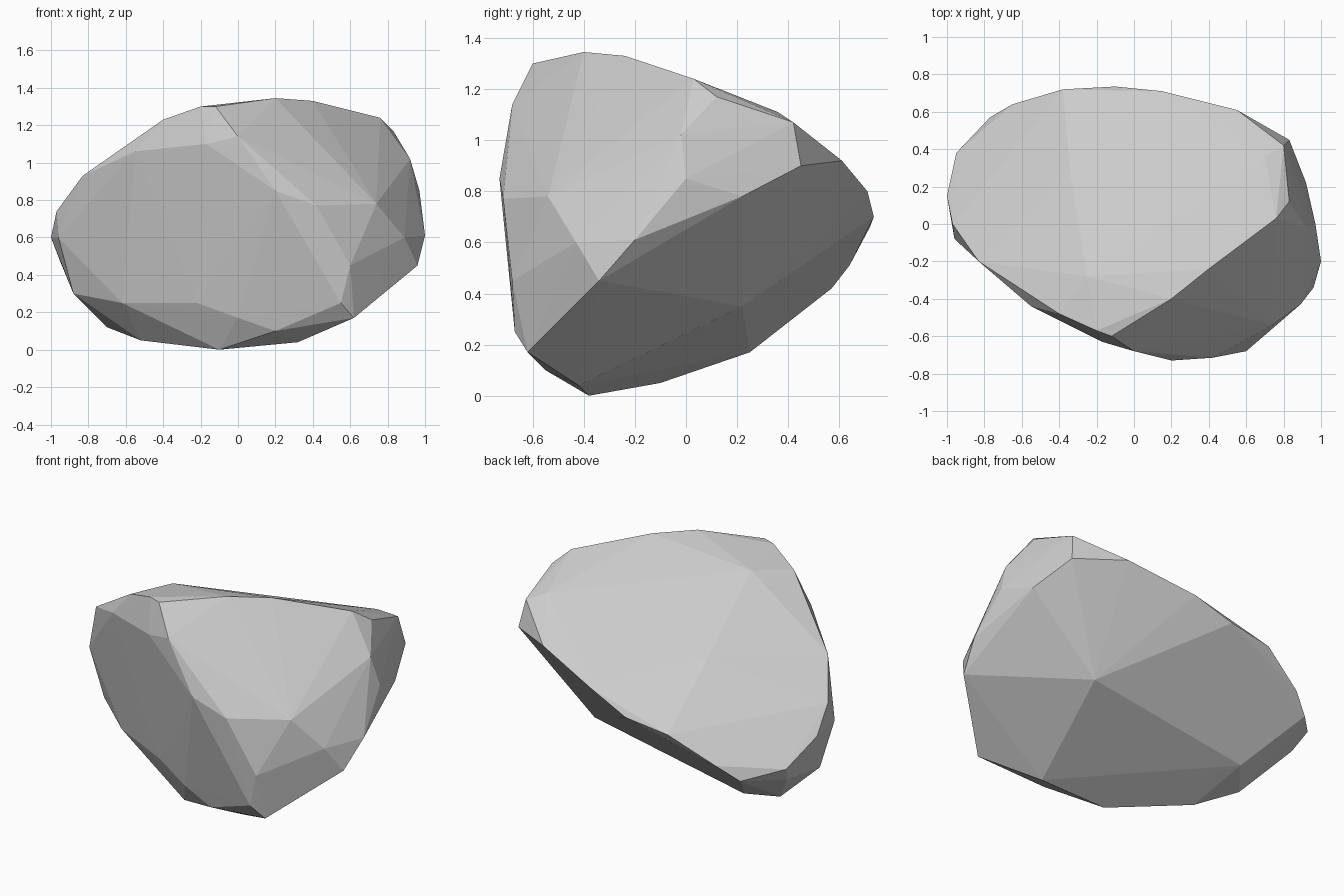
import bpy, bmesh

# Corners of the boulder, grouped by the large facet they border
top_facet = [(-.2, -.57, 1.3), (.2, -.4, 1.345), (.4, -.24, 1.33), (.76, .03, 1.24), (.7, .36, 1.11),
             (.8, .42, 1.07), (-.4, -.48, 1.23), (-.83, -.2, .93), (-.97, 0, .74),
             (-.25, -.28, 1.26), (-.34, .27, .95)]
back_rim = [(.55, .61, .92), (.15, .71, .8), (-.1, .735, .7), (-.38, .72, .66),
            (-.65, .64, .51), (-.77, .57, .42), (-.95, .38, .47), (-1, .15, .6)]
right_rim = [(.83, .45, .9), (.92, .22, .78), (.97, 0, .85), (1, -.2, .61),
             (.96, -.34, .45), (.83, .12, 1.17), (.92, -.02, 1.02)]
front_right = [(.2, -.73, .85), (.42, -.715, .77), (.6, -.68, .45), (.89, -.43, .6), (.74, -.54, .78),
               (0, -.68, 1.14), (-.12, -.6, 1.3), (.55, -.67, .25), (.62, -.62, .17)]
front_left = [(-.17, -.63, 1.1), (-.55, -.44, 1.06), (-.62, -.25, .25),
              (-.22, -.45, .25), (0, -.52, .17), (-.96, -.08, .6), (-.88, -.05, .3)]
underside = [(.47, .22, .35), (.32, -.42, .04), (-.1, -.38, 0), (.2, -.55, .1),
             (-.52, -.1, .05), (-.7, .08, .12), (-.57, .25, .17), (-.9, .3, .36)]

# Boulder: faceted convex shell around the corners
bm = bmesh.new()
for co in top_facet + back_rim + right_rim + front_right + front_left + underside:
    bm.verts.new(co)
bmesh.ops.convex_hull(bm, input=bm.verts[:])
loose = [v for v in bm.verts if not v.link_faces]
bmesh.ops.delete(bm, geom=loose, context='VERTS')
bmesh.ops.recalc_face_normals(bm, faces=bm.faces[:])
mesh = bpy.data.meshes.new("boulder")
bm.to_mesh(mesh)
bm.free()
boulder = bpy.data.objects.new("boulder", mesh)
bpy.context.collection.objects.link(boulder)
